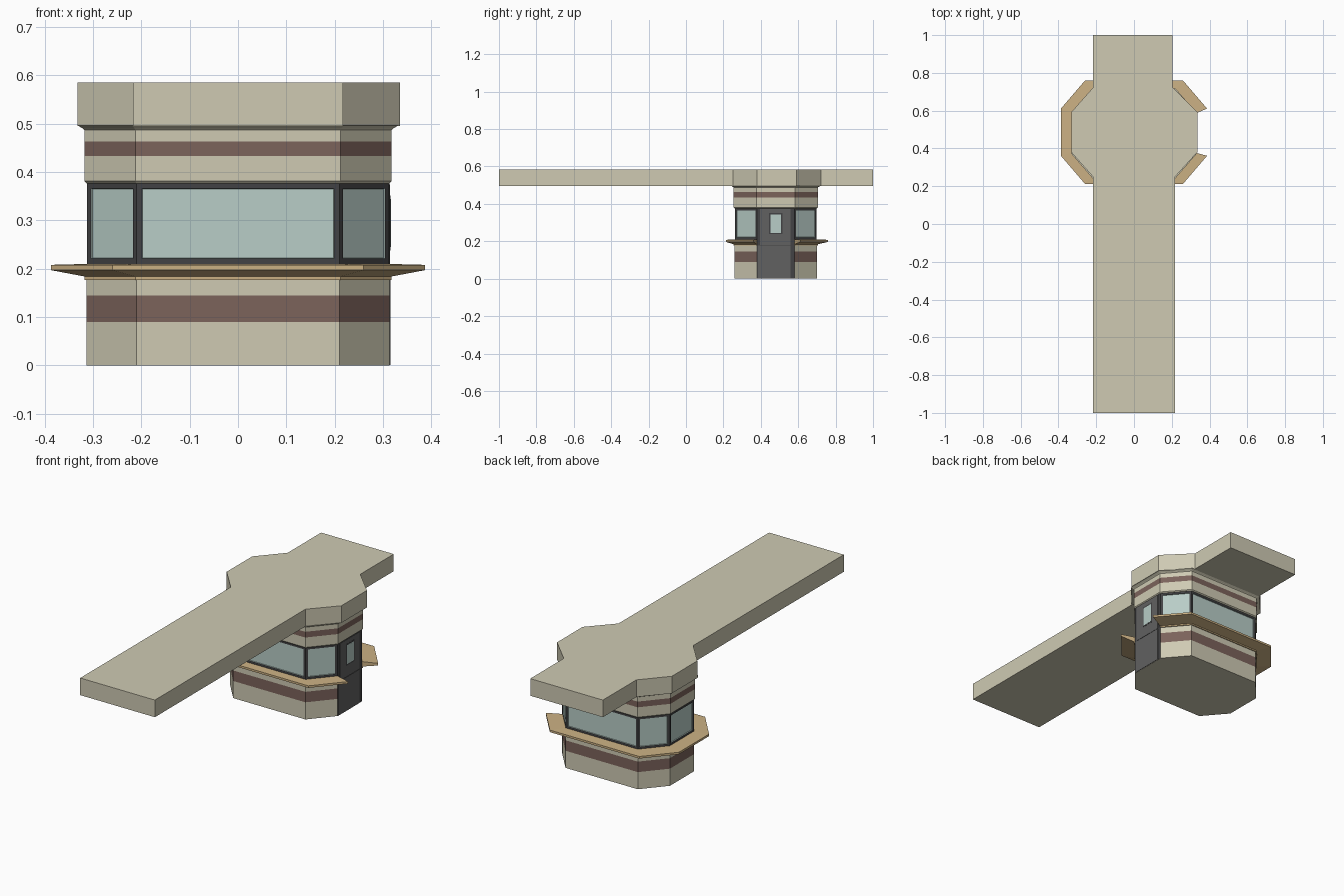
import bpy, bmesh
from mathutils import Vector

if "Cube" in bpy.data.objects:
    bpy.data.objects.remove(bpy.data.objects["Cube"])

CY = 0.48  # booth centre along y


def material(name, rgb):
    m = bpy.data.materials.new(name)
    m.diffuse_color = (*rgb, 1)
    m.use_nodes = True
    m.node_tree.nodes["Principled BSDF"].inputs["Base Color"].default_value = m.diffuse_color
    return m


CREAM = material("cream", (0.62, 0.59, 0.45))
BROWN = material("brown", (0.20, 0.125, 0.105))
GLASS = material("glass", (0.48, 0.61, 0.57))
FRAME = material("dark_frame", (0.055, 0.055, 0.058))
DOOR = material("door_grey", (0.12, 0.12, 0.12))
TAN = material("tan", (0.60, 0.44, 0.23))


def finish(bm, name, mats):
    bmesh.ops.recalc_face_normals(bm, faces=bm.faces)
    me = bpy.data.meshes.new(name)
    bm.to_mesh(me)
    bm.free()
    for m in mats:
        me.materials.append(m)
    ob = bpy.data.objects.new(name, me)
    bpy.context.collection.objects.link(ob)
    return ob


def octagon(hx, hy, cx, cy):
    """Eight corners, from the front end of the right face clockwise to its back end."""
    return [(hx, CY - cy), (cx, CY - hy), (-cx, CY - hy), (-hx, CY - cy),
            (-hx, CY + cy), (-cx, CY + hy), (cx, CY + hy), (hx, CY + cy)]


def body_outline(grow=0.0):
    return octagon(0.313 + grow, 0.22 + grow, 0.21 + grow * 0.5, 0.10 + grow * 0.5)


def stack(name, levels, mats):
    """Loft octagons; each level is (z, grow, material slot of the band above)."""
    bm = bmesh.new()
    rings = [[bm.verts.new((x, y, z)) for x, y in body_outline(g)] for z, g, _ in levels]
    sides = []
    for (_, _, slot), a, b in zip(levels, rings, rings[1:]):
        for i in range(8):
            j = (i + 1) % 8
            f = bm.faces.new((a[i], a[j], b[j], b[i]))
            f.material_index = slot
            sides.append(f)
    bm.faces.new(rings[0])
    bm.faces.new(rings[-1])
    bmesh.ops.recalc_face_normals(bm, faces=bm.faces)
    return bm, sides


def box(name, lo, hi, mat):
    bm = bmesh.new()
    bmesh.ops.create_cube(bm, size=1)
    lo, hi = Vector(lo), Vector(hi)
    for v in bm.verts:
        v.co = (lo + hi) / 2 + v.co * (hi - lo)
    return finish(bm, name, [mat])


# Lower wall with brown stripe
bm, _ = stack("lower_wall", [(0, 0, 0), (0.09, 0, 1), (0.145, 0, 0), (0.18, 0, 0)], [])
finish(bm, "lower_wall", [CREAM, BROWN])

# Window band: recessed glass in every face except the door side
bm, sides = stack("window_band", [(0.178, -0.001, 0), (0.21, -0.001, 0), (0.377, -0.001, 0)], [])
panes = sides[8:15]
bmesh.ops.inset_individual(bm, faces=panes, thickness=0.016)
for f in panes:
    f.material_index = 1
bmesh.ops.inset_individual(bm, faces=panes, thickness=0.0005, depth=-0.005)
finish(bm, "window_band", [FRAME, GLASS])

# Upper wall with stripe and flared soffit
bm, _ = stack("upper_wall", [(0.376, 0.0, 0), (0.381, 0.005, 0), (0.433, 0.005, 1),
                             (0.463, 0.005, 0), (0.487, 0.005, 0), (0.490, 0.008, 0),
                             (0.496, 0.018, 0)], [])
finish(bm, "upper_wall", [CREAM, BROWN])

# Counter wrapping the booth, open at the door, thinner towards its edge
bm = bmesh.new()
inner = body_outline(-0.005)
lip = body_outline(0.005)
outer = [(x, y + 0.006) for x, y in octagon(0.387, 0.273, 0.26, 0.125)]
sections = []
for i, l, o in zip(inner, lip, outer):
    sections.append([bm.verts.new((*p, z)) for p, z in
                     ((i, 0.177), (l, 0.177), (l, 0.184), (o, 0.197), (o, 0.208), (i, 0.210))])
for a, b in zip(sections, sections[1:]):
    for k in range(6):
        m = (k + 1) % 6
        bm.faces.new((a[k], a[m], b[m], b[k]))
bm.faces.new(sections[0])
bm.faces.new(sections[-1])
finish(bm, "counter", [TAN])

# Door on the right side
box("door_frame", (0.29, 0.38, 0.001), (0.3135, 0.58, 0.377), FRAME)
box("door_lower", (0.30, 0.382, 0.001), (0.3155, 0.56, 0.178), DOOR)
box("door_upper", (0.30, 0.395, 0.181), (0.3150, 0.56, 0.374), DOOR)
box("door_window_frame", (0.30, 0.445, 0.238), (0.3160, 0.516, 0.351), FRAME)
box("door_window", (0.30, 0.452, 0.245), (0.3165, 0.509, 0.344), GLASS)

# Roof: long canopy merged with the booth's octagonal cap
outline = [(-0.217, -1), (0.217, -1), (0.217, 0.25), (0.335, 0.38), (0.335, 0.592), (0.205, 0.722),
           (0.205, 1), (-0.217, 1), (-0.217, 0.722), (-0.332, 0.592), (-0.332, 0.38), (-0.217, 0.25)]
bm = bmesh.new()
base = bm.faces.new([bm.verts.new((x, y, 0.495)) for x, y in outline])
top = bmesh.ops.extrude_face_region(bm, geom=[base], use_keep_orig=True)
for v in top["geom"]:
    if isinstance(v, bmesh.types.BMVert):
        v.co.z = 0.585
finish(bm, "canopy_roof", [CREAM])
